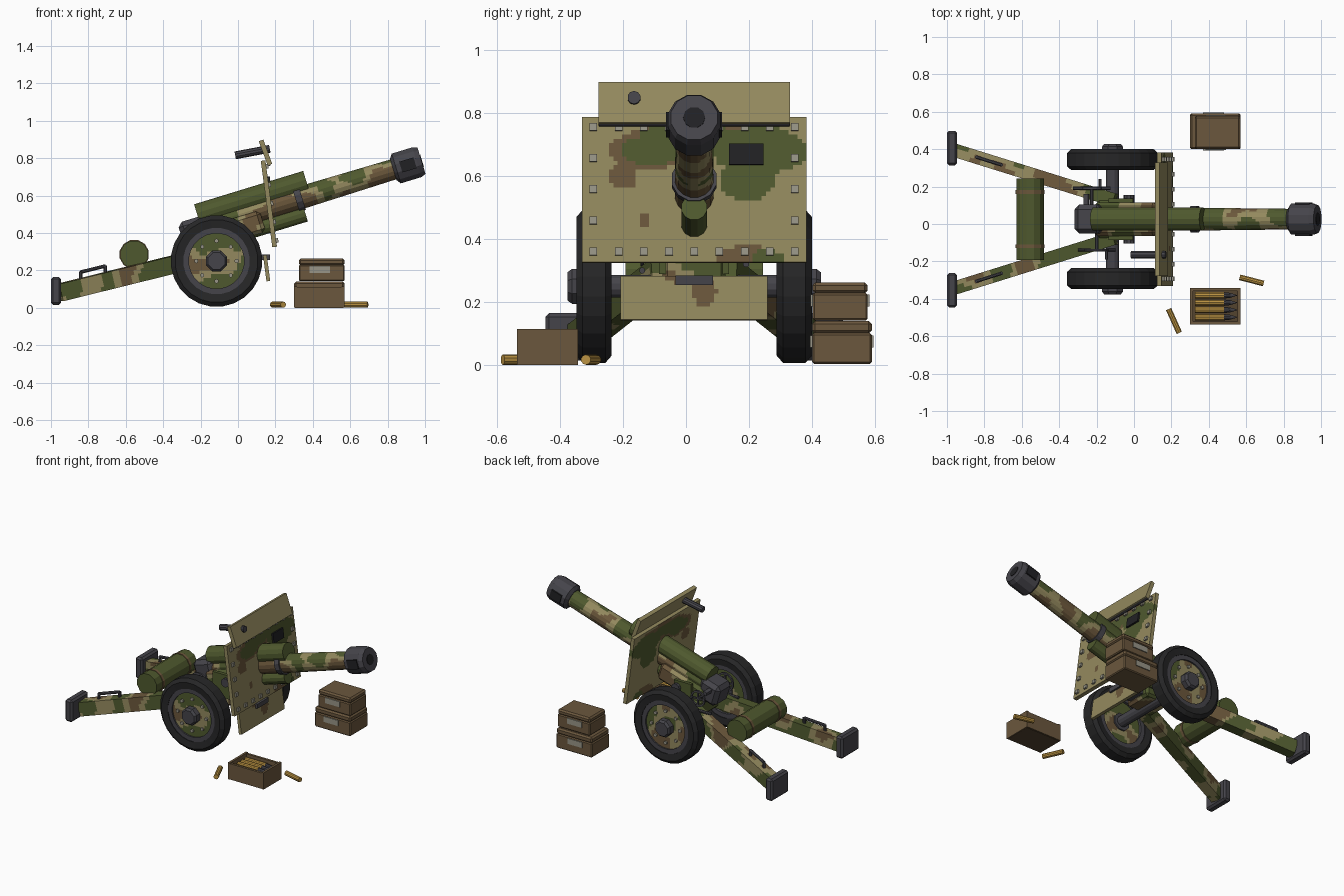
import bpy, bmesh, math
from mathutils import Matrix, Vector, noise

if "Cube" in bpy.data.objects:
    bpy.data.objects.remove(bpy.data.objects["Cube"])

def lin(v):
    v /= 255
    return v / 12.92 if v < .04 else ((v + .055) / 1.055) ** 2.4

MATS = {}
for key, rgb in {
    'khaki paint': (147, 137, 94), 'green paint': (79, 89, 46), 'brown paint': (107, 87, 59),
    'dark metal': (69, 68, 74), 'tyre rubber': (38, 38, 39), 'brass': (186, 146, 66),
    'crate wood': (107, 87, 61), 'light metal': (152, 149, 135), 'black': (33, 33, 36),
    'dark wood': (84, 67, 47)}.items():
    m = bpy.data.materials.new(key)
    m.diffuse_color = (*[lin(c) for c in rgb], 1)
    m.use_nodes = True
    m.node_tree.nodes["Principled BSDF"].inputs["Base Color"].default_value = m.diffuse_color
    MATS[key] = m
CAMO = ['khaki paint', 'green paint', 'brown paint']
YC = .026          # the gun's centre plane
I = Matrix.Identity(4)
T = lambda x, y, z: Matrix.Translation((x, y, z))
RY = lambda d: Matrix.Rotation(math.radians(d), 4, 'Y')
RX = lambda d: Matrix.Rotation(math.radians(d), 4, 'X')

def camo_rule(p):
    n = noise.noise(p * 6.5 + Vector((3.1, 7.7, 1.3)))
    return 1 if n > .1 else 2 if n < -.2 else 0

def finish(name, bm, mat, M, step=0, rule=camo_rule):
    """Make the object; mat 'camo' slices it into cells coloured by the rule."""
    bmesh.ops.recalc_face_normals(bm, faces=bm.faces)
    if mat == 'camo':
        step = step or .02
        for ax in range(3):
            lo = min(v.co[ax] for v in bm.verts)
            hi = max(v.co[ax] for v in bm.verts)
            no = Vector([float(i == ax) for i in range(3)])
            n = int((hi - lo) / step)
            for k in range(1, n):
                bmesh.ops.bisect_plane(bm, geom=bm.verts[:] + bm.edges[:] + bm.faces[:],
                                       plane_co=no * (lo + (hi - lo) * k / n), plane_no=no)
        for f in bm.faces:
            f.material_index = rule(M @ f.calc_center_median())
    me = bpy.data.meshes.new(name)
    bm.to_mesh(me)
    bm.free()
    for k in (CAMO if mat == 'camo' else [mat]):
        me.materials.append(MATS[k])
    ob = bpy.data.objects.new(name, me)
    ob.matrix_world = M
    bpy.context.collection.objects.link(ob)
    return ob

def box(name, mat, c, size, M=I, bevel=0, **kw):
    bm = bmesh.new()
    bmesh.ops.create_cube(bm, size=1)
    bmesh.ops.scale(bm, vec=size, verts=bm.verts)
    if bevel:
        bmesh.ops.bevel(bm, geom=bm.edges[:], offset=bevel, segments=1, affect='EDGES')
    return finish(name, bm, mat, M @ T(*c), **kw)

def lathe(name, mat, prof, M, n=16, closed=False, **kw):
    """Revolve (radius, z) points about local z."""
    bm = bmesh.new()
    rings = [[bm.verts.new((r * math.cos(2 * math.pi * (i + .5) / n),
                            r * math.sin(2 * math.pi * (i + .5) / n), z)) for i in range(n)]
             for r, z in prof]
    pairs = list(zip(rings, rings[1:])) + ([(rings[-1], rings[0])] if closed else [])
    for a, b in pairs:
        for i in range(n):
            bm.faces.new((a[i], a[(i + 1) % n], b[(i + 1) % n], b[i]))
    if not closed:
        bm.faces.new(rings[0])
        bm.faces.new(rings[-1])
    return finish(name, bm, mat, M, **kw)

def along(a, b, axis='Z', up='Y'):
    a, b = Vector(a), Vector(b)
    return Matrix.Translation(a) @ (b - a).to_track_quat(axis, up).to_matrix().to_4x4(), (b - a).length

def rod(name, mat, a, b, r, n=12, M=I, **kw):
    A, l = along(a, b)
    return lathe(name, mat, [(r, 0), (r, l)], M @ A, n, **kw)

# --- gun, built along local x and raised 17 degrees ---
G = T(0, YC, .486) @ RY(-17)
GX = G @ RY(90)
lathe('barrel', 'camo', [(.062, -.2), (.062, .35), (.056, .9)], GX, 16)
lathe('muzzle_brake', 'dark metal', [(.062, .868), (.086, .885), (.086, 1.0), (.076, 1.026)], GX, 12)
lathe('muzzle_bore', 'black', [(.035, 1.02), (.035, 1.029)], GX, 10)
for s in (-1, 1):
    box('brake_port', 'black', (.95, s * .084, 0), (.08, .01, .06), G)
lathe('barrel_ring', 'dark metal', [(.073, .322), (.073, .358)], GX, 12)
rod('upper_recoil_tube', 'green paint', (-.205, 0, .07), (.405, 0, .07), .063, 14, G)
rod('lower_recoil_tube', 'green paint', (-.05, 0, -.092), (.35, 0, -.092), .042, 12, G)
box('cradle', 'camo', (-.055, 0, -.06), (.35, .18, .12), G, .02)
box('breech', 'dark metal', (-.245, 0, -.012), (.15, .155, .15), G, .025)
box('breech_lever', 'dark metal', (-.26, .1, .02), (.025, .07, .025), G)
rod('trunnion', 'dark metal', (-.05, -.13, -.07), (-.05, .13, -.07), .03, 10, G)

# --- shield ---
# painted patches: y, z, half width, half height, colour
PATCH = [(-.11, .68, .11, .05, 1), (.0, .72, .16, .045, 1), (.23, .68, .16, .075, 1), (.2, .59, .09, .07, 1),
         (.26, .33, .05, .04, 1), (-.12, .68, .14, .065, 2), (.05, .72, .26, .06, 2),
         (-.2, .6, .05, .04, 2), (-.13, .457, .02, .02, 2), (.2, .34, .1, .04, 2),
         (.06, .235, .035, .05, 2), (.0, .28, .07, .025, 2)]

def shield_rule(p):
    w = noise.noise(p * 9) * .35
    for y, z, ry, rz, c in PATCH:
        if ((p.y - y) / ry) ** 2 + ((p.z - z) / rz) ** 2 < 1 + w:
            return c
    return 0

S = T(.165, YC, .556) @ RY(-7.6)
box('shield_plate', 'camo', (0, 0, 0), (.025, .714, .466), S, step=.014, rule=shield_rule)
box('shield_lower_plate', 'camo', (0, 0, 0), (.02, .467, .14), T(.153, YC, .212) @ RY(-7.6), step=.014, rule=shield_rule)
box('shield_top_flap', 'khaki paint', (0, 0, 0), (.026, .607, .138), T(.147, YC, .83) @ RY(-20))
rod('flap_hinge', 'dark metal', (.165, YC - .303, .766), (.165, YC + .303, .766), .009, 8)
for i in range(9):
    for j in range(5):
        if i in (0, 8) or j in (0, 4):
            box('shield_rivet', 'light metal', (.017, (i - 4) * .08, (j - 2) * .1), (.014, .024, .024), S)
box('sight_window', 'black', (.014, .165, .112), (.02, .11, .066), S)
rod('sight_scope', 'dark metal', (-.015, -.165, .815), (.17, -.165, .85), .021, 10)

# --- wheels and axle ---
WX, WZ = -.115, .25
rod('axle', 'dark metal', (WX, YC - .3, WZ), (WX, YC + .3, WZ), .037, 12)
for s in (-1, 1):
    W = T(WX, YC + s * .318, WZ) @ RX(-90 * s)     # local z points outward
    lathe('tyre', 'tyre rubber', [(.178, -.05), (.222, -.056), (.245, -.036), (.245, .036),
                                  (.222, .056), (.178, .05)], W, 24, closed=True)
    lathe('wheel_rim', 'dark metal', [(.148, -.046), (.182, -.046), (.182, .046), (.148, .046)], W, 24, closed=True)
    lathe('wheel_disc', 'camo', [(.152, -.03), (.152, .036)], W, 24)
    lathe('hub', 'dark metal', [(.06, -.04), (.06, .07), (.048, .085)], W, 8)
    for k in range(8):
        a = k * math.pi / 4
        lathe('wheel_bolt', 'light metal', [(.012, .03), (.012, .046)],
              W @ T(.108 * math.cos(a), .108 * math.sin(a), 0), 6)

# --- carriage between axle and cradle ---
box('carriage_saddle', 'camo', (-.1, YC, .29), (.2, .2, .11), bevel=.015)
for s in (-1, 1):
    box('carriage_cheek', 'green paint', (-.07, YC + s * .1, .37), (.13, .022, .16))
box('shield_bracket', 'dark metal', (.07, YC, .27), (.2, .12, .03))

# --- handwheels ---
for x, s, r, z in ((-.225, 1, .055, .4), (-.2, -1, .065, .38)):
    y = YC + s * .165
    H = T(x, y, z) @ RX(-90 * s)
    lathe('handwheel_rim', 'dark metal', [(r - .012, -.006), (r, -.006), (r, .006), (r - .012, .006)], H, 14, closed=True)
    for a in (0, 90):
        box('handwheel_spoke', 'dark metal', (0, 0, 0), (r * 1.9, .01, .01), H @ Matrix.Rotation(math.radians(a), 4, 'Z'))
    rod('handwheel_shaft', 'dark metal', (x, y, z), (x, YC + s * .06, z), .01, 8)
    rod('handwheel_grip', 'dark metal', (x + r * .8, y, z), (x + r * .8, y + s * .05, z), .009, 8)
    rod('handwheel_link', 'dark metal', (x - .1, y, z - .08), (x + .1, y, z - .08), .01, 8)

# --- split trails, spades, lifting handles ---
for s in (-1, 1):
    leg = lambda x, dz=0: Vector((x, YC + s * (.1 + (-.1 - x) * .312), .292 + (x + .1) * .247 + dz))
    A, l = along(leg(-.1), leg(-.955), 'X', 'Z')
    box('trail_leg', 'camo', (l / 2, 0, 0), (l, .072, .094), A)
    box('trail_spade', 'dark metal', (-.973, YC + s * .38, .09), (.054, .185, .15), bevel=.012)
    p, q = leg(-.84, .082), leg(-.71, .082)
    rod('handle_bar', 'dark metal', p, q, .01, 8)
    for x in (-.84, -.71):
        rod('handle_post', 'dark metal', leg(x, .03), leg(x, .085), .01, 8)

# --- rolled tarpaulin across the trails ---
rod('tarpaulin_roll', 'green paint', (-.555, YC - .218, .285), (-.555, YC + .218, .285), .076, 12)
for s in (-1, 1):
    y = YC + s * .145
    rod('roll_strap', 'brown paint', (-.555, y - .01, .285), (-.555, y + .01, .285), .08, 12)

# --- stacked ammunition crates ---
for x0, x1, y0, y1, z0, z1 in ((.3, .57, .4, .59, .004, .14), (.325, .57, .402, .577, .142, .263)):
    cx, cy, h = (x0 + x1) / 2, (y0 + y1) / 2, z1 - z0
    box('crate_body', 'crate wood', (cx, cy, z0 + h * .36), (x1 - x0, y1 - y0, h * .72), bevel=.006)
    box('crate_lid', 'crate wood', (cx, cy, z1 - h * .15), (x1 - x0, y1 - y0, h * .3), bevel=.01)
    for y in (y0, y1):
        box('crate_latch', 'light metal', (cx - .01, y, z0 + h * .52), (.11, .012, .038))

# --- open crate with shells ---
OX, OY = .435, -.44
box('open_crate_floor', 'dark wood', (OX, OY, .02), (.26, .18, .04))
for s in (-1, 1):
    box('open_crate_side', 'crate wood', (OX, OY + s * .089, .056), (.27, .016, .108))
    box('open_crate_end', 'crate wood', (OX + s * .127, OY, .058), (.016, .194, .114))
for i in range(4):
    y = OY + (i - 1.5) * .039
    rod('shell_case', 'brass', (.325, y, .08), (.48, y, .08), .0185, 10)
    lathe('shell_tip', 'dark metal', [(.017, .48), (.013, .515), (.002, .55)], T(0, y, .08) @ RY(90), 10)

# --- spent casings on the ground ---
rod('spent_casing', 'brass', (.185, -.455, .017), (.242, -.582, .017), .016, 10)
rod('spent_casing', 'brass', (.565, -.285, .017), (.693, -.318, .017), .016, 10)
